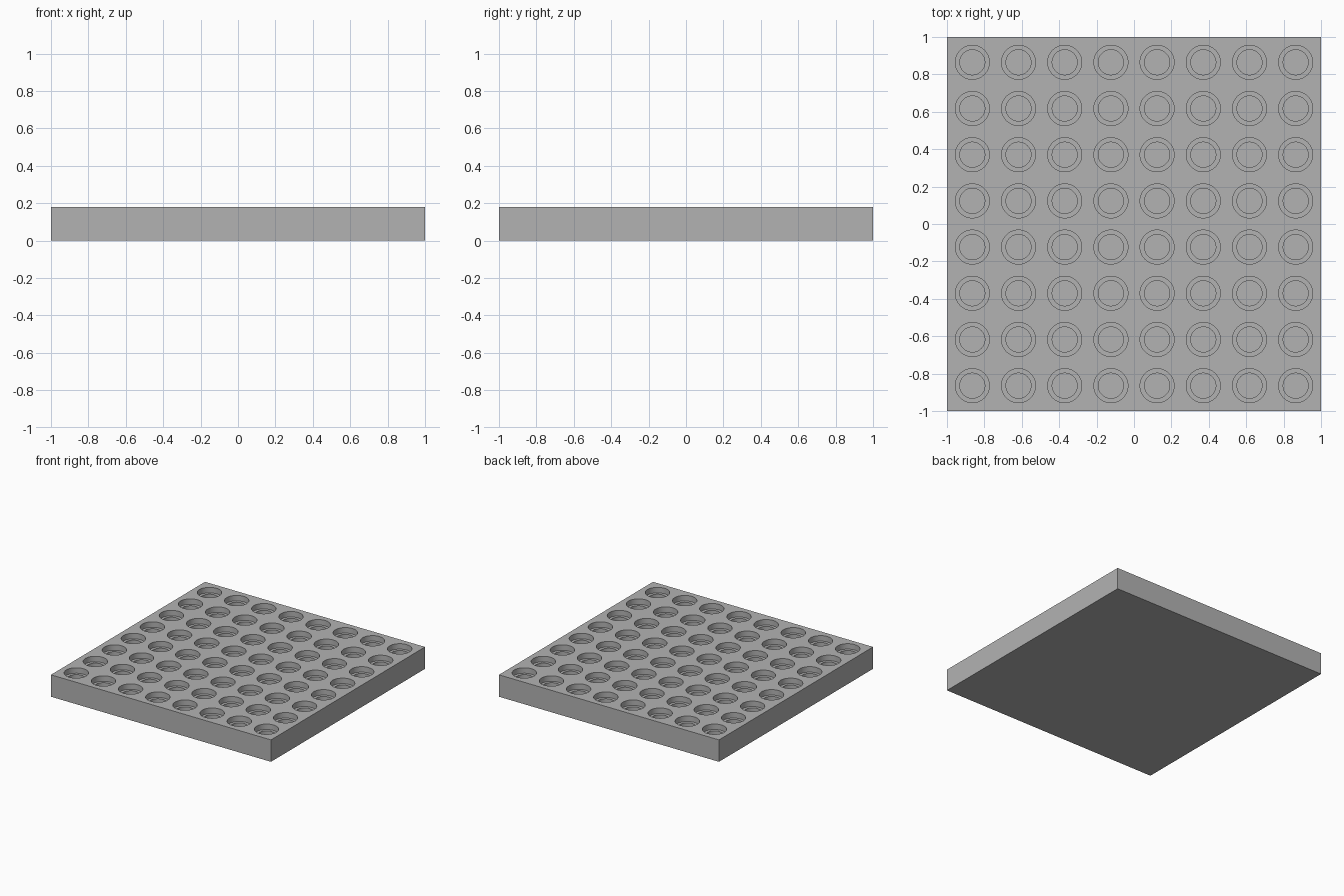
import bpy, bmesh, math
from mathutils import Matrix

cube = bpy.data.objects.get("Cube")
if cube:
    bpy.data.objects.remove(cube, do_unlink=True)

HEIGHT = 0.18
PITCH = 0.247
COUNT = 8
SIDES = 48
RIM_RADIUS, SEAT_RADIUS = 0.091, 0.067
SEAT_Z, FLOOR_Z = 0.135, 0.05

grey = bpy.data.materials.new("plain grey")
grey.use_nodes = True
colour = (0.45, 0.45, 0.45, 1)
grey.diffuse_color = colour
grey.node_tree.nodes["Principled BSDF"].inputs["Base Color"].default_value = colour


def make_object(name, bm):
    mesh = bpy.data.meshes.new(name)
    bm.to_mesh(mesh)
    bm.free()
    mesh.materials.append(grey)
    obj = bpy.data.objects.new(name, mesh)
    bpy.context.collection.objects.link(obj)
    return obj


def add_stepped_plug(bm, x, y):
    # Closed stepped cylinder: narrow below the seat, wide above it
    profile = [(SEAT_RADIUS, FLOOR_Z), (SEAT_RADIUS, SEAT_Z),
               (RIM_RADIUS, SEAT_Z), (RIM_RADIUS, HEIGHT + 0.05)]
    rings = []
    for r, z in profile:
        angles = [math.tau * i / SIDES for i in range(SIDES)]
        rings.append([bm.verts.new((x + r * math.cos(a), y + r * math.sin(a), z)) for a in angles])
    for low, high in zip(rings, rings[1:]):
        for i in range(SIDES):
            j = (i + 1) % SIDES
            bm.faces.new((low[i], low[j], high[j], high[i]))
    bm.faces.new(rings[0][::-1])
    bm.faces.new(rings[-1])


# Square block
bm = bmesh.new()
bmesh.ops.create_cube(bm, size=1, matrix=Matrix.Translation((0, 0, HEIGHT / 2))
                      @ Matrix.Diagonal((2, 2, HEIGHT, 1)))
block = make_object("tray_block", bm)

# Grid of stepped wells
bm = bmesh.new()
for row in range(COUNT):
    for col in range(COUNT):
        add_stepped_plug(bm, (col - (COUNT - 1) / 2) * PITCH, (row - (COUNT - 1) / 2) * PITCH)
wells = make_object("well_cutter", bm)
wells.hide_render = True

# Cut the wells, then drop the cutter
cut = block.modifiers.new("wells", 'BOOLEAN')
cut.operation = 'DIFFERENCE'
cut.solver = 'EXACT'
cut.object = wells
bpy.context.view_layer.objects.active = block
block.select_set(True)
bpy.ops.object.modifier_apply(modifier=cut.name)
bpy.data.objects.remove(wells, do_unlink=True)
bpy.ops.object.shade_smooth_by_angle(angle=math.radians(30))
